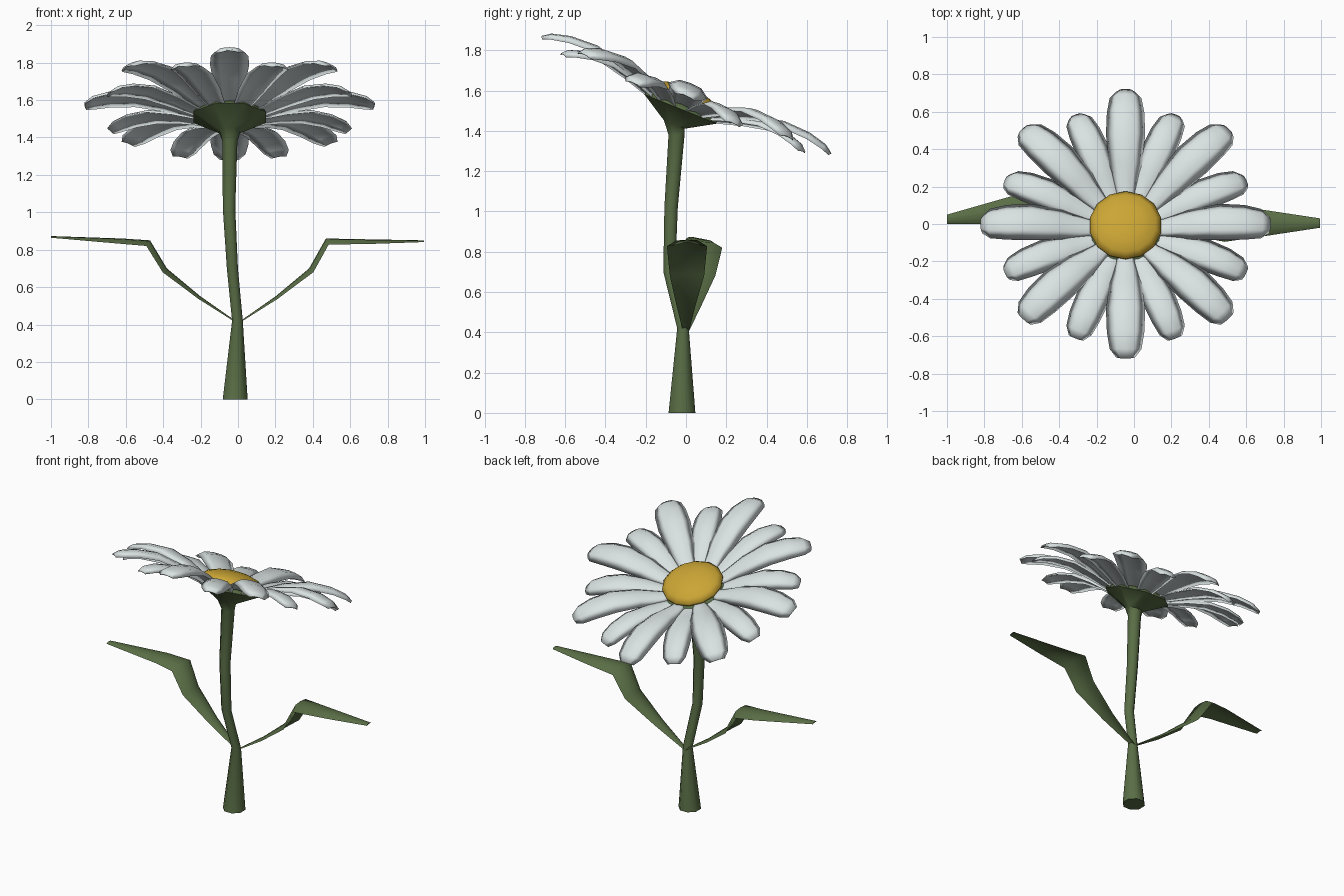
import bpy, bmesh, math
from mathutils import Matrix, Vector

if "Cube" in bpy.data.objects:
    bpy.data.objects.remove(bpy.data.objects["Cube"])


def material(name, rgb):
    m = bpy.data.materials.new(name)
    m.diffuse_color = (*rgb, 1)
    m.use_nodes = True
    m.node_tree.nodes["Principled BSDF"].inputs["Base Color"].default_value = m.diffuse_color
    return m


GREEN = material("leaf green", (0.10, 0.155, 0.06))
WHITE = material("petal white", (0.70, 0.76, 0.76))
YELLOW = material("disc yellow", (0.60, 0.38, 0.035))

# Flower head frame: leans towards the back
HEAD = Matrix.Translation((-0.045, 0, 1.575)) @ Matrix.Rotation(math.radians(-22), 4, 'X')


def loft(name, rings, mat, angle=180):
    """Skin closed rings of points and cap both ends."""
    bm = bmesh.new()
    loops = [[bm.verts.new(p) for p in r] for r in rings]
    n = len(loops[0])
    for a, b in zip(loops, loops[1:]):
        for i in range(n):
            j = (i + 1) % n
            bm.faces.new((a[i], a[j], b[j], b[i]))
    bm.faces.new(loops[0][::-1])
    bm.faces.new(loops[-1])
    bmesh.ops.recalc_face_normals(bm, faces=bm.faces)
    me = bpy.data.meshes.new(name)
    bm.to_mesh(me)
    bm.free()
    me.materials.append(mat)
    ob = bpy.data.objects.new(name, me)
    bpy.context.collection.objects.link(ob)
    bpy.ops.object.select_all(action='DESELECT')
    ob.select_set(True)
    bpy.context.view_layer.objects.active = ob
    bpy.ops.object.shade_smooth_by_angle(angle=math.radians(angle))
    return ob


def circle(mtx, r, n, z=0):
    return [mtx @ Vector((r * math.cos((i + .5) * math.tau / n),
                          r * math.sin((i + .5) * math.tau / n), z)) for i in range(n)]


# Arched blade section (across, up), in units of the half width
SECTION = [(-1, -.36), (-.55, -.05), (0, 0), (.55, -.05), (1, -.36),
           (.5, -.22), (0, -.16), (-.5, -.22)]


def blade(path):
    """path: (along, up, half width, sideways offset)"""
    rings = []
    for i, (x, z, w, y) in enumerate(path):
        a, b = path[max(i - 1, 0)], path[min(i + 1, len(path) - 1)]
        t = Vector((b[0] - a[0], 0, b[1] - a[1])).normalized()
        up = Vector((-t.z, 0, t.x))
        rings.append([Vector((x, y + u * w, z)) + up * (v * w) for u, v in SECTION])
    return rings


# Stem, with the flared green cup under the head
stem = [(-.015, -.02, 0, .072), (-.003, -.015, .42, .031), (-.03, -.083, .70, .032),
        (-.048, -.074, 1.02, .036), (-.043, -.047, 1.38, .043)]
rings = [circle(Matrix.Translation((x, y, z)), r, 8) for x, y, z, r in stem]
rings += [circle(HEAD, r, 8, z) for r, z in ((.06, -.155), (.21, -.072), (.19, -.045))]
loft("stem", rings, GREEN, 60)

# Two arching leaves
right = [(.0, .41, .015, 0), (.2, .55, .048, .0), (.38, .70, .085, .005),
         (.47, .86, .1, .005), (.73, .855, .065, .005), (.995, .85, .025, .005)]
left = [(.0, .41, .015, 0), (.2, .55, .048, .03), (.38, .70, .085, .06),
        (.47, .85, .1, .08), (.62, .86, .08, .078), (1.0, .873, .025, .025)]
loft("right_leaf", blade(right), GREEN, 70)
loft("left_leaf", [[Vector((-p.x, p.y, p.z)) for p in r] for r in blade(left)], GREEN, 70)

# Sixteen petals, long and short in turn
petal = [(.10, -.055, .035, 0), (.2, -.035, .06, 0), (.34, .025, .088, 0), (.5, .066, .105, 0),
         (.64, .06, .1, 0), (.735, .035, .085, 0), (.777, .005, .05, 0)]
for k in range(16):
    short = k % 2
    path = [(r * .9, z - .04 * min(1, r / .4), w * .86, y) for r, z, w, y in petal] if short else petal
    turn = HEAD @ Matrix.Rotation(k * math.tau / 16, 4, 'Z')
    loft(("short" if short else "long") + f"_petal_{k // 2 + 1}",
         [[turn @ p for p in r] for r in blade(path)], WHITE)

# Domed yellow centre
dome = [(.15, -.06), (.192, -.03), (.195, -.015), (.165, .012), (.10, .033), (.04, .042)]
loft("flower_centre", [circle(HEAD, r, 14, z) for r, z in dome], YELLOW)
